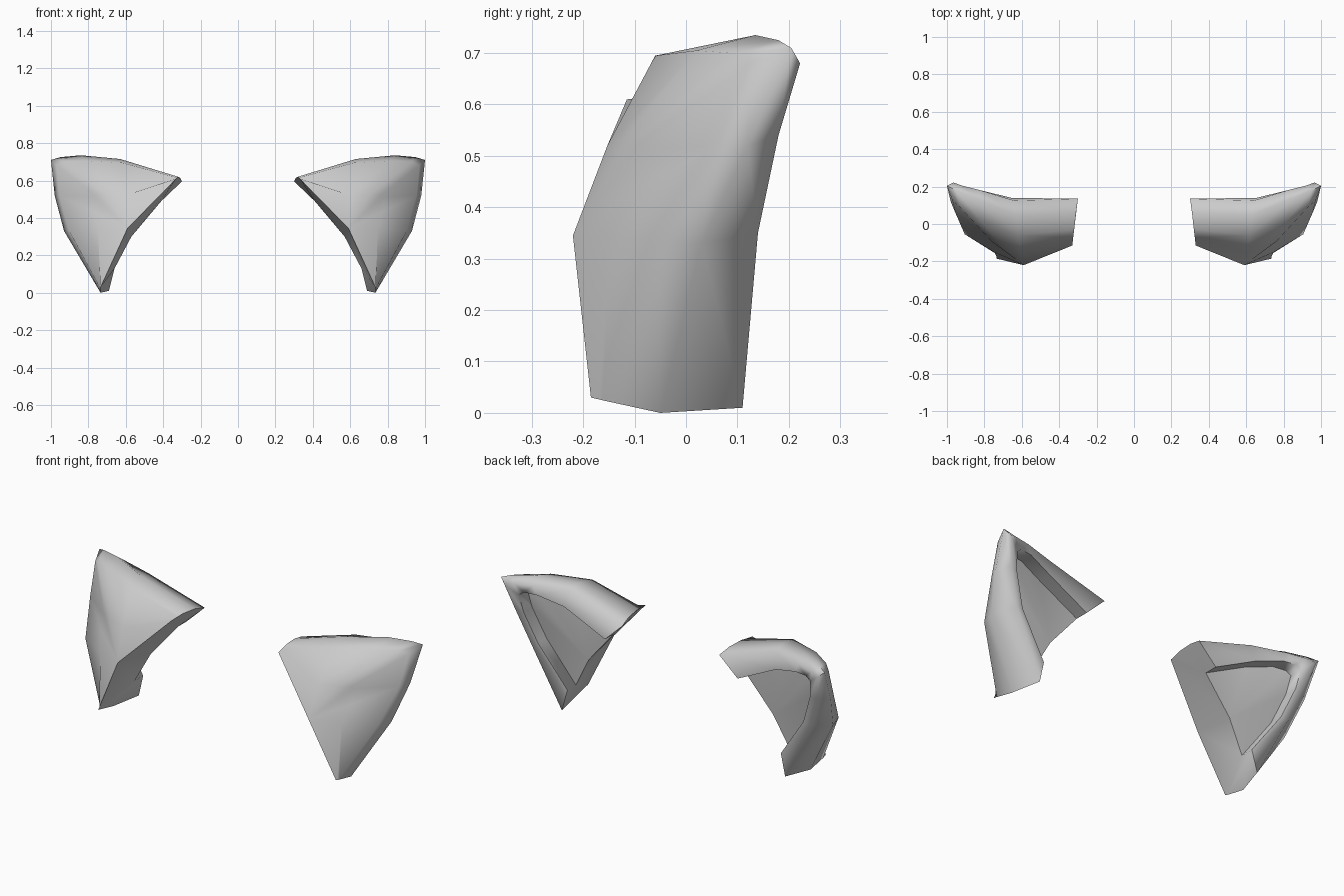
import bpy
import bmesh
import math
from mathutils import Vector

# Remove the default object
default_cube = bpy.data.objects.get("Cube")
if default_cube:
    bpy.data.objects.remove(default_cube, do_unlink=True)

# Single plain grey material
grey = bpy.data.materials.new("plain_grey")
grey.use_nodes = True
colour = (0.6, 0.6, 0.6, 1)
grey.diffuse_color = colour
grey.node_tree.nodes["Principled BSDF"].inputs["Base Color"].default_value = colour

# Rails run from the inner tip, along the top, round the outer corner, to the bottom tip
shoulder = [(.32, -.03, .62), (.62, -.06, .695), (.82, .02, .705), (.93, .09, .70),
            (.97, .125, .68), (.955, .06, .52), (.905, -.055, .335), (.737, -.16, .024)]
ridge = [(.31, .06, .615), (.63, .05, .715), (.84, .135, .735), (.95, .18, .725),
         (1, .205, .71), (.98, .12, .52), (.93, .03, .33), (.735, -.05, 0)]
back_edge = [(.30, .135, .595), (.64, .125, .70), (.82, .18, .70), (.92, .205, .695),
             (.965, .222, .68), (.93, .18, .54), (.86, .14, .35), (.69, .11, .01)]
pocket_rim = [(.41, .13, .49), (.655, .14, .61), (.80, .175, .65), (.87, .185, .65),
              (.90, .19, .63), (.885, .17, .53), (.82, .135, .36), (.66, .105, .13)]

# Corners of the open inner side: front edge and the matching floor edge
front_tip, front_mid, front_foot = (.33, -.115, .61), (.59, -.22, .345), (.735, -.185, .03)
floor_mid = (.57, .045, .30)
pocket_depth = .075
bulge = .03

count = len(shoulder)
last = count - 1


def spread(first, middle, end):
    """A rail whose inner stations all share one point."""
    return [first] + [middle] * (count - 2) + [end]


def halfway(a, b, station):
    """Midpoint of the front face, pushed out most at the middle stations."""
    x, y, z = (Vector(a) + Vector(b)) / 2
    return (x, y - bulge * math.sin(math.pi * station / last), z)


front_edge = spread(front_tip, front_mid, front_foot)
front_face = [halfway(a, b, i) for i, (a, b) in enumerate(zip(front_edge, shoulder))]
floor_rim = [(x, y - pocket_depth, z) for x, y, z in pocket_rim]
floor_edge = spread(floor_rim[0], floor_mid, floor_rim[last])
rails = [front_edge, front_face, shoulder, ridge, back_edge, pocket_rim, floor_rim, floor_edge]


def build_guard(name, side):
    bm = bmesh.new()
    verts = {}

    def add_face(points):
        corners = []
        for point in points:
            if point not in verts:
                x, y, z = point
                verts[point] = bm.verts.new((side * x, y, z))
            if verts[point] not in corners:
                corners.append(verts[point])
        if len(corners) > 2:
            bm.faces.new(corners)

    # Skin the front, rounded border, back rim, pocket wall and pocket floor
    for a, b in zip(rails, rails[1:]):
        for i in range(last):
            add_face([a[i], a[i + 1], b[i + 1], b[i]])

    # Bent inner side
    add_face([front_tip, front_mid, floor_mid, floor_rim[0]])
    add_face([front_mid, front_foot, floor_rim[last], floor_mid])

    # End caps at the two tips
    for i in (0, last):
        add_face([rail[i] for rail in rails])

    bmesh.ops.recalc_face_normals(bm, faces=bm.faces[:])
    mesh = bpy.data.meshes.new(name)
    bm.to_mesh(mesh)
    bm.free()
    mesh.materials.append(grey)
    guard = bpy.data.objects.new(name, mesh)
    bpy.context.collection.objects.link(guard)

    # Smooth the curved skin and keep the cut edges crisp
    bpy.ops.object.select_all(action="DESELECT")
    guard.select_set(True)
    bpy.context.view_layer.objects.active = guard
    bpy.ops.object.shade_smooth_by_angle(angle=math.radians(75))


# Mirrored pair
build_guard("left_guard", 1)
build_guard("right_guard", -1)
